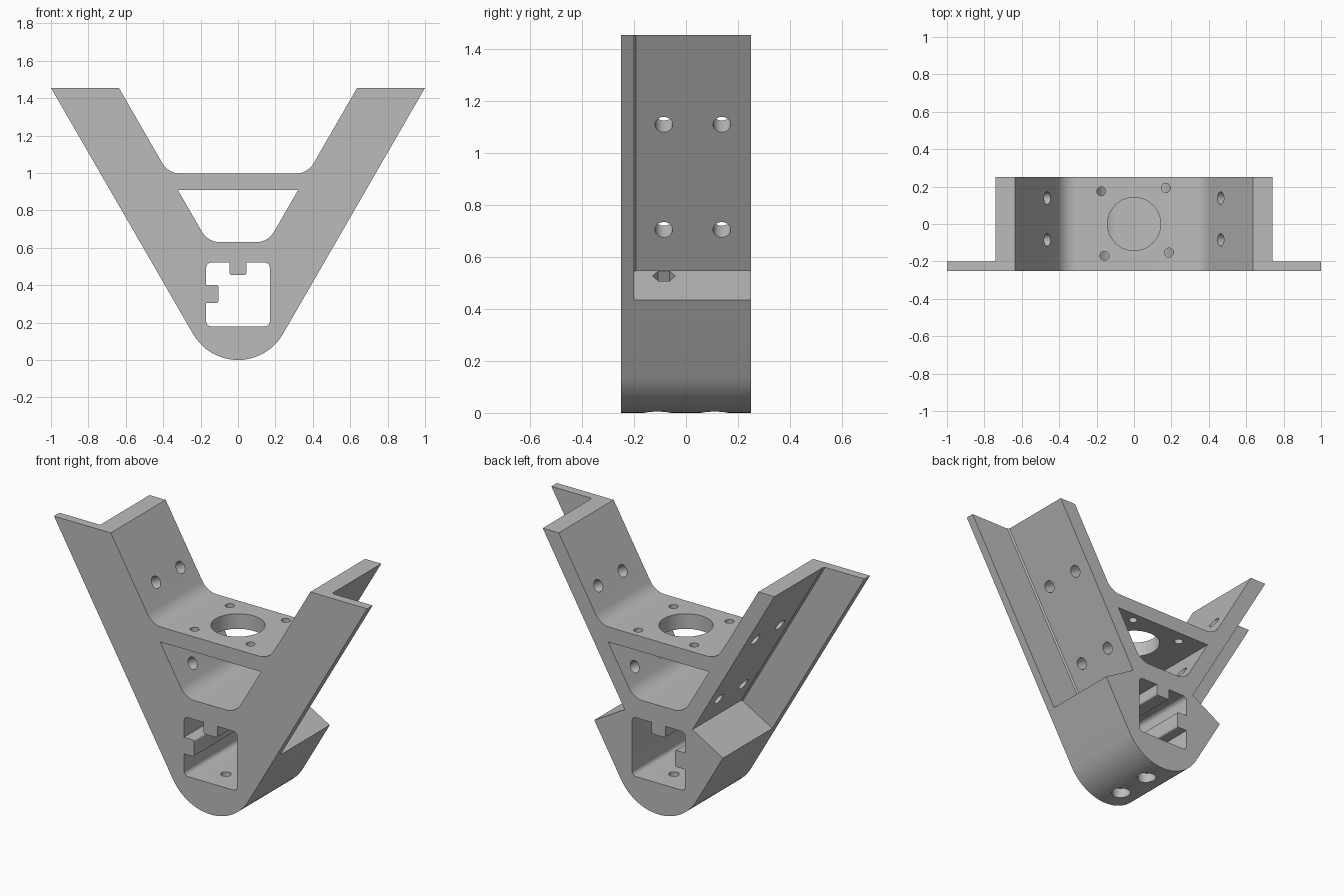
import bpy, bmesh, math
from mathutils import Vector, Matrix

cube = bpy.data.objects.get("Cube")
if cube:
    bpy.data.objects.remove(cube, do_unlink=True)

grey = bpy.data.materials.new("plain_grey")
grey.use_nodes = True
COLOUR = (0.5, 0.5, 0.5, 1)
grey.diffuse_color = COLOUR
grey.node_tree.nodes["Principled BSDF"].inputs["Base Color"].default_value = COLOUR

# Main dimensions
TOP, BACK, SLOPE = 1.455, 0.25, math.sqrt(3)
ALONG = Vector((0.5, SLOPE / 2))      # direction up the arm, in x and z
OUT = Vector((SLOPE / 2, -0.5))       # direction out of the arm


def line_x(x_top, z):
    """x on a sloped arm face that reaches x_top at the top."""
    return x_top - (TOP - z) / SLOPE


def make_object(name, bm):
    bmesh.ops.recalc_face_normals(bm, faces=bm.faces)
    mesh = bpy.data.meshes.new(name)
    bm.to_mesh(mesh)
    bm.free()
    mesh.materials.append(grey)
    obj = bpy.data.objects.new(name, mesh)
    bpy.context.collection.objects.link(obj)
    return obj


def rounded(corners):
    """Turn (x, z, radius) corners into an outline with round corners."""
    outline = []
    for i, (x, z, r) in enumerate(corners):
        p = Vector((x, z))
        if r == 0:
            outline.append(p)
            continue
        a = (Vector(corners[i - 1][:2]) - p).normalized()
        b = (Vector(corners[(i + 1) % len(corners)][:2]) - p).normalized()
        half = a.angle(b) / 2
        centre = p + (a + b).normalized() * r / math.sin(half)
        start = p + a * r / math.tan(half) - centre
        end = p + b * r / math.tan(half) - centre
        sweep = math.pi - 2 * half
        steps = max(4, round(math.degrees(sweep) / 5)) if r > 0.05 else 5
        for k in range(steps + 1):
            f = k / steps
            arc = start * math.sin((1 - f) * sweep) + end * math.sin(f * sweep)
            outline.append(centre + arc / math.sin(sweep))
    return outline


def prism(name, outline, y0=-0.3, y1=0.3, chamfer=0):
    """Extrude an x-z outline along y; optionally chamfer its last front edge."""
    bm = bmesh.new()
    front = [bm.verts.new((x, y0, z)) for x, z in outline]
    back = [bm.verts.new((x, y1, z)) for x, z in outline]
    bm.faces.new(front)
    bm.faces.new(back[::-1])
    for i in range(len(front)):
        bm.faces.new((front[i - 1], front[i], back[i], back[i - 1]))
    if chamfer:
        edge = bm.edges.get((front[0], front[-1]))
        bmesh.ops.bevel(bm, geom=[edge], offset=chamfer, segments=1, affect='EDGES')
    return make_object(name, bm)


def rod(name, centre, axis, radius, depth, sides=32):
    """Cylinder whose axis lies in the x-z plane."""
    bm = bmesh.new()
    turn = Matrix.Rotation(math.atan2(axis[0], axis[1]), 4, 'Y')
    bmesh.ops.create_cone(bm, cap_ends=True, segments=sides, radius1=radius,
                          radius2=radius, depth=depth,
                          matrix=Matrix.Translation(centre) @ turn)
    return make_object(name, bm)


# Solid V-shaped body with a round nose and a bridge
BRIDGE_TOP = 0.997
inner = line_x(0.637, BRIDGE_TOP)
body = prism("v_bracket", rounded([
    (0, TOP - SLOPE, 0.277), (1, TOP, 0), (0.637, TOP, 0),
    (inner, BRIDGE_TOP, 0.11), (-inner, BRIDGE_TOP, 0.11),
    (-0.637, TOP, 0), (-1, TOP, 0)]), -BACK, BACK)

cutters = []

# Window under the bridge
hi, lo = line_x(0.637, 0.91), line_x(0.637, 0.63)
cutters.append(prism("window_cutter", rounded([
    (-hi, 0.91, 0), (-lo, 0.63, 0.11), (lo, 0.63, 0.11), (hi, 0.91, 0)])))

# Square socket with two keys
S, B, T = 0.17, 0.18, 0.52
cutters.append(prism("socket_cutter", rounded([
    (-S, B, 0.025), (S, B, 0.025), (S, T, 0.025),
    (0.045, T, 0), (0.045, 0.455, 0.01), (-0.045, 0.455, 0.01), (-0.045, T, 0),
    (-S, T, 0.025), (-S, 0.4, 0), (-0.105, 0.4, 0.01),
    (-0.105, 0.305, 0.01), (-S, 0.305, 0)])))

for side in (1, -1):
    # Recess behind each front flange, ending in a step
    corner = Vector((line_x(0.74, 0.5475), 0.5475))
    recess = [corner, corner + OUT * 0.4,
              corner + OUT * 0.4 + ALONG * 1.3, corner + ALONG * 1.3]
    cutters.append(prism("recess_cutter", [(side * p.x, p.y) for p in recess],
                         -0.2, 0.3, chamfer=0.008))
    # Four bolt holes through each arm wall
    for z in (1.11, 0.705):
        for y in (-0.085, 0.138):
            p = Vector((line_x(0.74, z), z)) - OUT * 0.045
            cutters.append(rod("arm_hole_cutter", (side * p.x, y, p.y),
                               (side * OUT.x, OUT.y), 0.034, 0.2))

# Large bore and four small holes in the bridge
cutters.append(rod("bore_cutter", (0, 0, 0.95), (0, 1), 0.142, 0.2, 64))
for x, y in ((-0.175, 0.175), (0.17, 0.193), (-0.158, -0.17), (0.187, -0.153)):
    cutters.append(rod("bridge_hole_cutter", (x, y, 0.95), (0, 1), 0.024, 0.2))

# Counterbored holes in the nose
for y in (-0.11, 0.11):
    cutters.append(rod("nose_hole_cutter", (0, y, 0.1), (0, 1), 0.028, 0.3))
    cutters.append(rod("nose_counterbore_cutter", (0, y, 0), (0, 1), 0.052, 0.12))

# Six-sided passage from one step into the socket
passage = Vector((0.251, 0.526)) - ALONG * 0.05
cutters.append(rod("passage_cutter", (passage.x, -0.085, passage.y), ALONG, 0.044, 0.3, 6))

# Cut everything out and tidy up
bpy.ops.object.select_all(action='DESELECT')
bpy.context.view_layer.objects.active = body
body.select_set(True)
for cutter in cutters:
    cutter.hide_render = True
    cut = body.modifiers.new("cut", 'BOOLEAN')
    cut.operation, cut.solver, cut.object = 'DIFFERENCE', 'EXACT', cutter
    bpy.ops.object.modifier_apply(modifier=cut.name)
    bpy.data.objects.remove(cutter, do_unlink=True)

while len(body.data.materials) > 1:
    body.data.materials.pop(index=len(body.data.materials) - 1)
bpy.ops.object.shade_smooth_by_angle(angle=math.radians(20))
